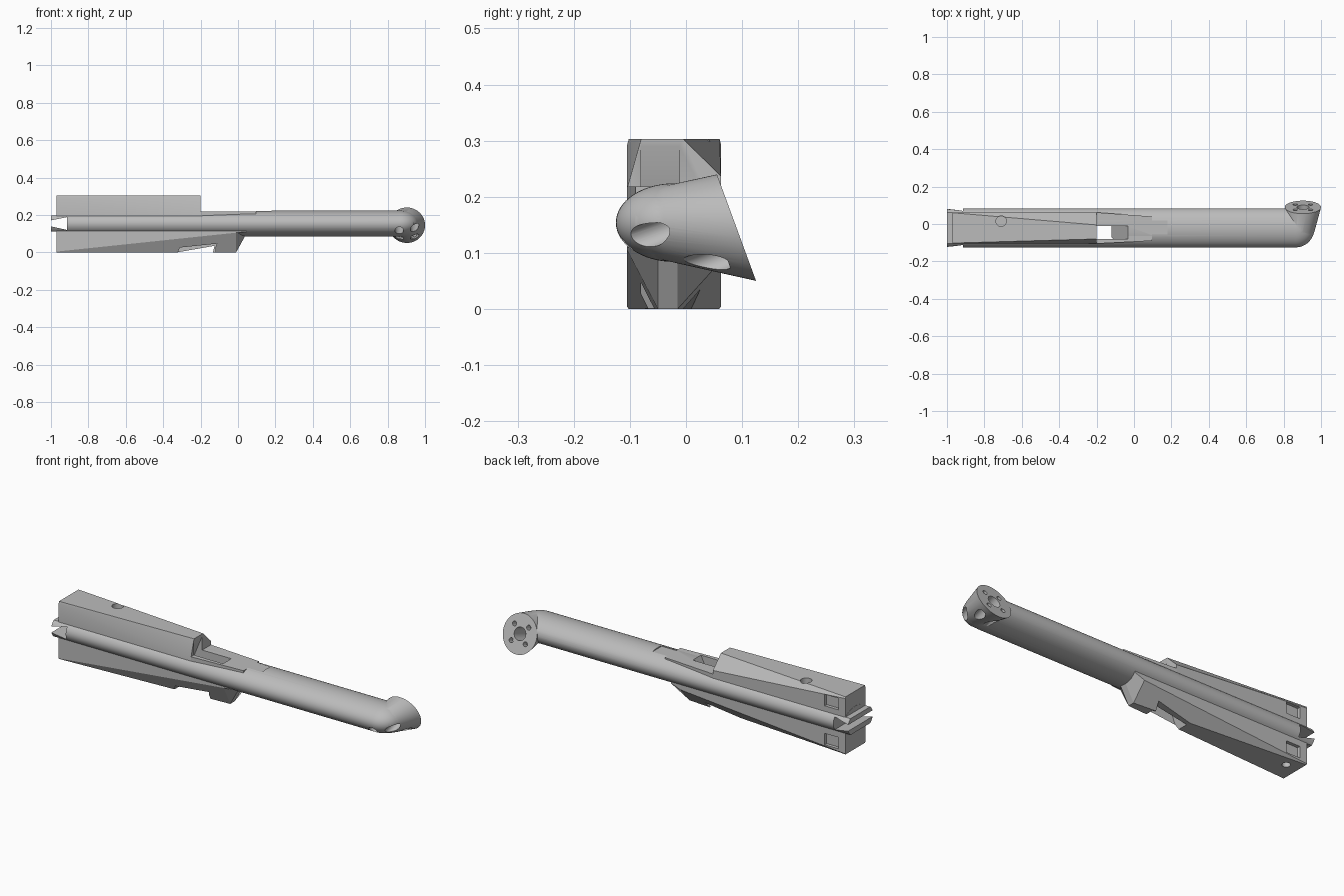
import bpy, bmesh, math
from mathutils import Vector

cube = bpy.data.objects.get("Cube")
if cube:
    bpy.data.objects.remove(cube, do_unlink=True)

grey = bpy.data.materials.new("mid_grey")
grey.use_nodes = True
grey.diffuse_color = (0.5, 0.5, 0.5, 1)
grey.node_tree.nodes["Principled BSDF"].inputs["Base Color"].default_value = (0.5, 0.5, 0.5, 1)


def loft(name, rings):
    """Skin a row of equal-sized closed rings and cap both ends."""
    bm = bmesh.new()
    rows = [[bm.verts.new(p) for p in ring] for ring in rings]
    n = len(rows[0])
    for a, b in zip(rows, rows[1:]):
        for i in range(n):
            j = (i + 1) % n
            bm.faces.new((a[i], a[j], b[j], b[i]))
    bm.faces.new(rows[0])
    bm.faces.new(rows[-1])
    bmesh.ops.recalc_face_normals(bm, faces=bm.faces)
    mesh = bpy.data.meshes.new(name)
    bm.to_mesh(mesh)
    bm.free()
    mesh.materials.append(grey)
    obj = bpy.data.objects.new(name, mesh)
    bpy.context.collection.objects.link(obj)
    return obj


def ellipse(center, u, v, n=64):
    c, u, v = Vector(center), Vector(u), Vector(v)
    angles = [2 * math.pi * i / n for i in range(n)]
    return [c + u * math.cos(a) + v * math.sin(a) for a in angles]


def sections(name, data):
    """Loft of y-z outlines placed along x."""
    return loft(name, [[(x, y, z) for y, z in pts] for x, pts in data])


def prism(name, xz, y0, y1):
    return loft(name, [[(x, y, z) for x, z in xz] for y in (y0, y1)])


def box(name, x0, x1, y0, y1, z0, z1):
    return prism(name, [(x0, z0), (x1, z0), (x1, z1), (x0, z1)], y0, y1)


def rod(name, a, b, r, n=32):
    a, b = Vector(a), Vector(b)
    d = (b - a).normalized()
    u = d.orthogonal().normalized() * r
    v = d.cross(u)
    return loft(name, [ellipse(a, u, v, n), ellipse(b, u, v, n)])


def boolean(obj, tool, mode="DIFFERENCE"):
    mod = obj.modifiers.new("join", "BOOLEAN")
    mod.operation, mod.solver, mod.object = mode, "EXACT", tool
    bpy.context.view_layer.objects.active = obj
    bpy.ops.object.modifier_apply(modifier=mod.name)


# Oval tube with a rounded far end
CY, CZ, RY, RZ = -0.021, 0.154, 0.104, 0.07
stations = [(-1, 1), (0.865, 1)]
for k in range(1, 12):
    a = k / 12 * math.pi / 2
    stations.append((0.865 + 0.1 * math.sin(a), math.cos(a)))
tube = loft("oval_tube", [ellipse((x, CY, CZ), (0, RY * s, 0), (0, 0, RZ * s))
                          for x, s in stations])

# Flared neck ending in a tilted round flange
flange = Vector((0.903, 0.09, 0.145))
normal = Vector((0, 0.94, 0.345)).normalized()
across = Vector((0, -normal.z, normal.y))
neck = loft("flange_neck", [
    ellipse((0.885, -0.09, 0.153), (0.055, 0, 0), (0, 0, 0.045)),
    ellipse((0.89, -0.04, 0.153), (0.075, 0, 0), (0, 0, 0.066)),
    ellipse(flange, (0.097, 0, 0), across * 0.101)])
boolean(tube, neck, "UNION")
bpy.data.objects.remove(neck, do_unlink=True)

# Upper and lower housings with growing chamfers, and the flat deck
upper = sections("upper_housing", [
    (-0.97, [(-.105, .15), (-.105, .292), (-.102, .303), (.06, .303), (.062, .295), (.062, .15)]),
    (-0.2, [(-.105, .15), (-.105, .215), (-.08, .303), (-.005, .303), (.062, .237), (.062, .15)])])
lower = sections("lower_housing", [
    (-0.97, [(-.105, .15), (-.105, .004), (-.102, 0), (.059, 0), (.062, .004), (.062, .15)]),
    (-0.01, [(-.105, .15), (-.105, .105), (-.05, 0), (-.015, 0), (.062, .085), (.062, .15)]),
    (0.045, [(-.105, .15), (-.105, .11), (-.05, .1), (-.015, .1), (.062, .105), (.062, .15)])])
deck = sections("top_deck", [
    (-0.2, [(-.105, .15), (-.105, .218), (.062, .218), (.062, .15)]),
    (0.095, [(-.09, .15), (-.09, .218), (.04, .218), (.04, .15)])])

cuts = []


def cut(tool, *targets):
    cuts.append(tool)
    tool.hide_render = True
    for t in targets:
        boolean(t, tool)


# Slanted channel through the housings and the wedge beneath it
cut(prism("channel_cutter", [(-.2, .29), (-.19, .35), (-.03, .35), (-.03, .22), (-.12, .03),
                             (-.12, -.02), (-.33, -.02)], -.08, -.012),
    tube, upper, lower, deck)
cut(prism("wedge_cutter", [(-.33, -.001), (-.125, .035), (-.14, -.02), (-.33, -.02)], -.2, .2), lower)

# Flattened tube top by the deck
cut(box("flat_cutter", -.9, .095, -.2, .2, .218, .3), tube)
cut(box("step_cutter", .09, .18, -.055, .02, .218, .3), tube)

# Forked rear end
cut(prism("fork_cutter", [(-1.02, .143), (-.915, .12), (-.915, .188), (-1.02, .167)], -.2, .2),
    tube, upper, lower)
for side, z0, z1 in (("top", .197, .3), ("bottom", 0, .111)):
    cut(box(side + "_trim_cutter", -1.1, -.971, -.3, .3, z0, z1), tube)

# Side pockets and screw holes
cut(box("upper_pocket_cutter", -.93, -.85, .045, .1, .225, .285), upper)
cut(box("lower_pocket_cutter", -.93, -.85, .045, .1, .02, .08), lower)
cut(rod("upper_screw_cutter", (-.71, .015, .27), (-.71, .015, .35), .028), upper)
cut(rod("lower_screw_cutter", (-.9, .0, -.02), (-.9, .0, .03), .02), lower)

# Flange bore and four bolt holes with wide access from behind
cut(rod("bore_cutter", flange - normal * .1, flange + normal * .05, .033), tube)
for sx in (-1, 1):
    for sv in (-1, 1):
        c = flange + Vector((sx * .041, 0, 0)) + across * (sv * .041)
        cut(rod("bolt_cutter", c - normal * .06, c + normal * .05, .012), tube)
        cut(rod("access_cutter", c - normal * .4, c - normal * .035, .023), tube)

for tool in cuts:
    bpy.data.objects.remove(tool, do_unlink=True)

# Smooth the round part, keep housings crisp
bpy.ops.object.select_all(action="DESELECT")
for obj in (tube, upper, lower, deck):
    obj.select_set(True)
bpy.context.view_layer.objects.active = tube
bpy.ops.object.shade_smooth_by_angle(angle=math.radians(25))
